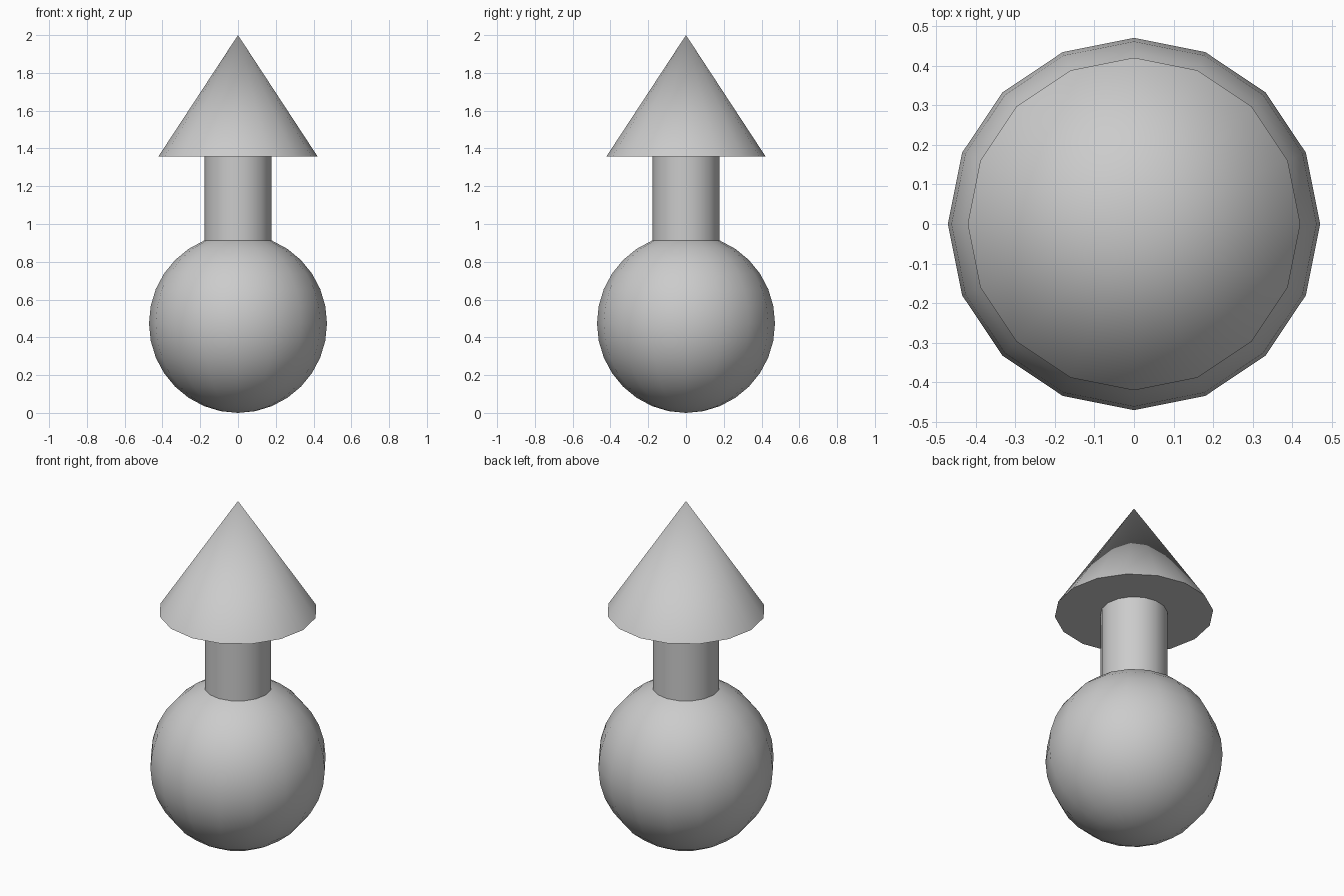
import bpy
import math

if "Cube" in bpy.data.objects:
    bpy.data.objects.remove(bpy.data.objects["Cube"])

SIDES = 16


def finish(name):
    ob = bpy.context.object
    ob.name = name
    bpy.ops.object.transform_apply(location=False, rotation=False, scale=True)
    bpy.ops.object.shade_smooth_by_angle(angle=math.radians(30))
    return ob


# round base ball resting on the ground
bpy.ops.mesh.primitive_uv_sphere_add(segments=SIDES, ring_count=16, radius=0.474,
                                     location=(0, 0, 0.474),
                                     rotation=(0, 0, 0))
bpy.context.object.scale = (0.994, 0.994, 1)
finish("base_ball")

# straight neck between ball and cone
NECK_BOTTOM, NECK_TOP = 0.905, 1.358
bpy.ops.mesh.primitive_cylinder_add(vertices=SIDES, radius=0.178,
                                    depth=NECK_TOP - NECK_BOTTOM,
                                    location=(0, 0, (NECK_BOTTOM + NECK_TOP) / 2))
finish("neck")

# pointed cone on top, closed underneath
bpy.ops.mesh.primitive_cone_add(vertices=SIDES, radius1=0.421, radius2=0,
                                depth=2 - NECK_TOP,
                                location=(0, 0, (2 + NECK_TOP) / 2))
finish("cone_top")
